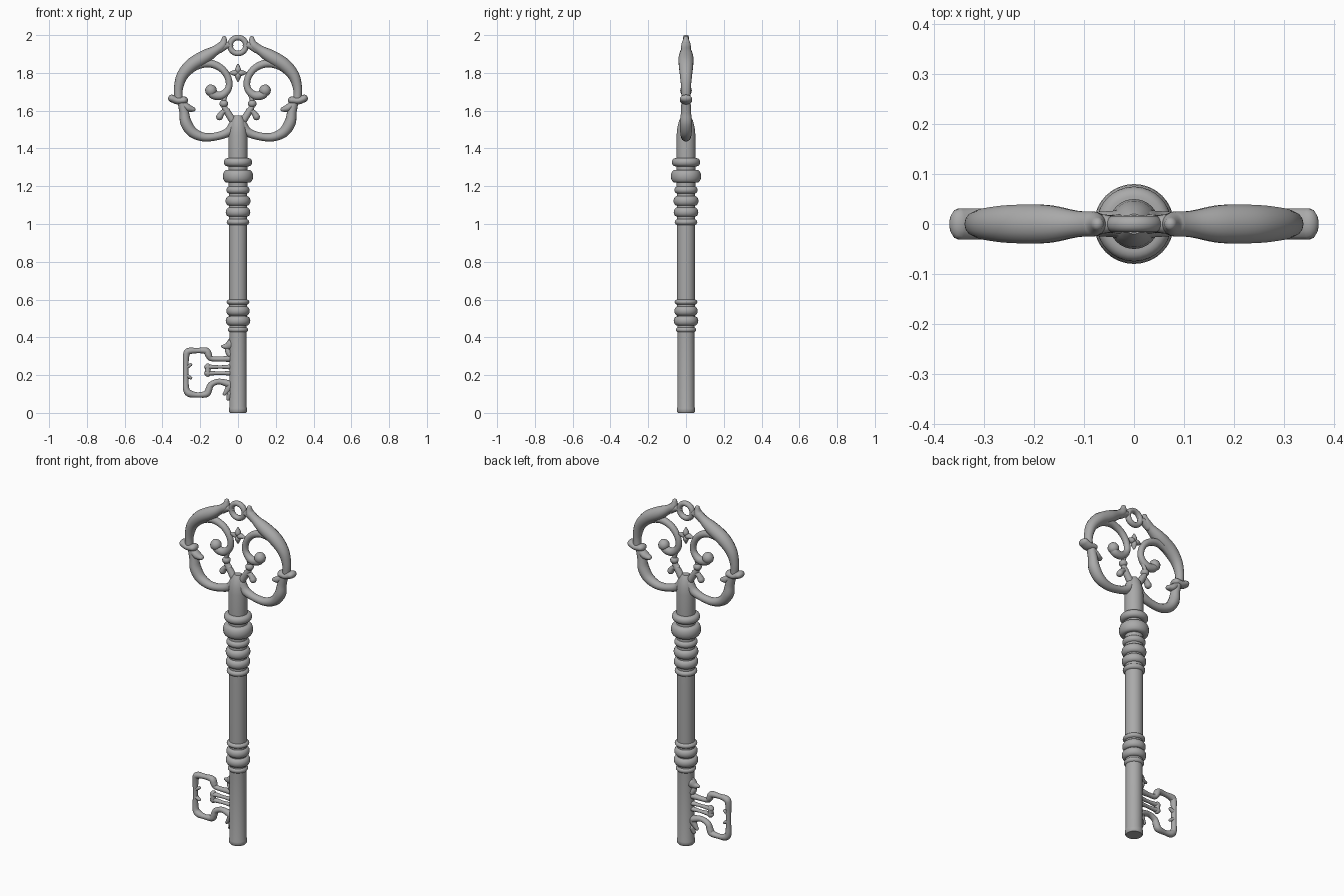
import bpy, bmesh, math
from mathutils import Vector

cube = bpy.data.objects.get("Cube")
if cube:
    bpy.data.objects.remove(cube)

metal = bpy.data.materials.new("grey_metal")
GREY = (0.4, 0.4, 0.4, 1)
metal.use_nodes = True
metal.diffuse_color = GREY
metal.node_tree.nodes["Principled BSDF"].inputs["Base Color"].default_value = GREY


def finish(name, bm):
    bmesh.ops.recalc_face_normals(bm, faces=bm.faces)
    for f in bm.faces:
        f.smooth = True
    me = bpy.data.meshes.new(name)
    bm.to_mesh(me)
    bm.free()
    me.materials.append(metal)
    ob = bpy.data.objects.new(name, me)
    bpy.context.collection.objects.link(ob)
    return ob


def spline(pts, steps, closed=False):
    """Catmull-Rom samples through points of any dimension."""
    n, out = len(pts), []
    for i in range(n if closed else n - 1):
        def get(k):
            return pts[k % n] if closed else pts[max(0, min(n - 1, k))]
        a, b, c, d = (get(i + k) for k in (-1, 0, 1, 2))
        for s in range(steps):
            t = s / steps
            out.append([0.5 * (2 * q + (r - p) * t + (2 * p - 5 * q + 4 * r - u) * t * t
                               + (3 * q - p - 3 * r + u) * t ** 3)
                        for p, q, r, u in zip(a, b, c, d)])
    return out if closed else out + [list(pts[-1])]


def loft(bm, rings, closed=False):
    n = len(rings[0])
    for i in range(len(rings) - (0 if closed else 1)):
        a, b = rings[i], rings[(i + 1) % len(rings)]
        for k in range(n):
            bm.faces.new((a[k], a[(k + 1) % n], b[(k + 1) % n], b[k]))
    if not closed:
        bm.faces.new(rings[0])
        bm.faces.new(rings[-1])


def sweep(name, pts, depth=1.0, side=1, closed=False, steps=6, sides=14):
    """Tapered elliptical tube along (x, z, radius) points, rounded at open ends."""
    path = spline(pts, steps, closed)
    if not closed:
        def cap(end, inner):
            e, i = Vector(end[:2]), Vector(inner[:2])
            d = (e - i).normalized()
            return [[*(e + d * end[2] * math.sin(a)), end[2] * math.cos(a)]
                    for a in (0.5, 0.95, 1.3, 1.5)]
        path = cap(path[0], path[1])[::-1] + path + cap(path[-1], path[-2])
    bm, rings, n = bmesh.new(), [], len(path)
    for i, (x, z, r) in enumerate(path):
        p = path[(i - 1) % n if closed else max(i - 1, 0)]
        q = path[(i + 1) % n if closed else min(i + 1, n - 1)]
        t = Vector((q[0] - p[0], q[1] - p[1])).normalized()
        ring = []
        for k in range(sides):
            a = math.tau * k / sides
            c = r * math.cos(a)
            ring.append(bm.verts.new((side * (x - t.y * c), r * depth * math.sin(a), z + t.x * c)))
        rings.append(ring)
    loft(bm, rings, closed)
    return finish(name, bm)


def ball(name, x, z, rx, ry, rz):
    bm = bmesh.new()
    bmesh.ops.create_uvsphere(bm, u_segments=16, v_segments=10, radius=1)
    for v in bm.verts:
        v.co = (x + v.co.x * rx, v.co.y * ry, z + v.co.z * rz)
    return finish(name, bm)


def lathe(name, profile, sides=32):
    bm, rings = bmesh.new(), []
    for r, z in profile:
        rings.append([bm.verts.new((r * math.cos(math.tau * k / sides),
                                    r * math.sin(math.tau * k / sides), z)) for k in range(sides)])
    loft(bm, rings)
    ob = finish(name, bm)
    bpy.context.view_layer.objects.active = ob
    ob.select_set(True)
    bpy.ops.object.shade_smooth_by_angle(angle=math.radians(40))
    ob.select_set(False)


# Shaft with a slightly flared foot and a tapered neck
lathe("shaft", [(0.043, 0), (0.048, 0.006), (0.048, 0.024), (0.045, 0.034), (0.045, 0.43),
                (0.048, 0.6), (0.048, 1.0), (0.05, 1.35), (0.05, 1.47), (0.046, 1.51),
                (0.036, 1.55), (0.02, 1.575)])

# Turned collars: height, outer radius, half height
for i, (z, r, h) in enumerate([(0.44, 0.054, 0.016), (0.487, 0.065, 0.025), (0.54, 0.062, 0.025),
                               (0.587, 0.06, 0.015), (1.01, 0.06, 0.017), (1.063, 0.065, 0.025),
                               (1.122, 0.066, 0.026), (1.18, 0.062, 0.02), (1.253, 0.08, 0.034),
                               (1.327, 0.075, 0.022)]):
    arc = [(0.04, z - h)]
    for k in range(9):
        a = math.pi * (k / 8 - 0.5)
        arc.append((r - 0.02 + 0.02 * math.cos(a), z + h * math.sin(a)))
    lathe(f"collar_{i + 1}", arc + [(0.04, z + h)])

# Bow, mirrored left and right
for side, tag in ((1, "left"), (-1, "right")):
    sweep(f"bow_upper_arm_{tag}",
          [(0.315, 1.665, 0.022), (0.315, 1.72, 0.024), (0.295, 1.785, 0.030),
           (0.245, 1.842, 0.036), (0.175, 1.885, 0.036), (0.115, 1.922, 0.025),
           (0.08, 1.95, 0.023), (0.073, 1.982, 0.013)], 1.08, side)
    sweep(f"bow_top_link_{tag}",
          [(0.1, 1.925, 0.022), (0.065, 1.945, 0.02), (0.04, 1.945, 0.015)], 1.0, side)
    sweep(f"bow_lower_arm_{tag}",
          [(0.02, 1.53, 0.026), (0.05, 1.488, 0.024), (0.11, 1.465, 0.021), (0.18, 1.46, 0.023),
           (0.24, 1.485, 0.028), (0.275, 1.535, 0.03), (0.285, 1.59, 0.025),
           (0.298, 1.65, 0.023)], 1.1, side)
    sweep(f"side_knob_{tag}",
          [(0.285, 1.655, 0.02), (0.32, 1.653, 0.02), (0.35, 1.665, 0.02)], 1.6, side)
    sweep(f"inner_leaf_{tag}",
          [(0.295, 1.64, 0.018), (0.265, 1.615, 0.02), (0.238, 1.607, 0.013)], 1.3, side)
    sweep(f"bow_scroll_{tag}",
          [(0.26, 1.81, 0.018), (0.21, 1.842, 0.022), (0.15, 1.85, 0.021), (0.09, 1.825, 0.019),
           (0.053, 1.775, 0.018), (0.05, 1.72, 0.018), (0.085, 1.682, 0.022),
           (0.13, 1.685, 0.024), (0.145, 1.715, 0.024)], 1.0, side)
    ball(f"scroll_end_{tag}", side * 0.143, 1.707, 0.031, 0.031, 0.031)
    sweep(f"stem_{tag}",
          [(0.058, 1.70, 0.013), (0.073, 1.66, 0.012), (0.072, 1.62, 0.015),
           (0.055, 1.59, 0.018), (0.02, 1.535, 0.02)], 1.0, side)
    ball(f"stem_bead_{tag}", side * 0.075, 1.637, 0.023, 0.023, 0.02)
    sweep(f"stem_curl_{tag}",
          [(0.055, 1.60, 0.014), (0.08, 1.592, 0.014), (0.098, 1.567, 0.018)], 1.1, side)

# Hanging ring
sweep("hanging_ring", [(0.042 * math.cos(a * math.tau / 12), 1.945 + 0.042 * math.sin(a * math.tau / 12), 0.015)
                       for a in range(12)], 1.1, closed=True, steps=3)

# Small four-petal ornament between the scrolls
for i in range(4):
    a = i * math.pi / 2
    c, s = math.cos(a), math.sin(a)
    sweep(f"petal_{i + 1}", [(0, 1.8, 0.011), (0.018 * c, 1.8 + 0.018 * s, 0.016),
                             (0.042 * c, 1.8 + 0.042 * s, 0.006)], 1.1)

# Key bit on the right: open frame, arms, twin bars and leaf brackets
sweep("bit_frame", [(-0.045, 0.287, 0.017), (-0.1, 0.285, 0.013), (-0.142, 0.288, 0.014),
                    (-0.155, 0.305, 0.018), (-0.168, 0.328, 0.018), (-0.215, 0.33, 0.014),
                    (-0.262, 0.326, 0.018), (-0.274, 0.305, 0.017), (-0.276, 0.25, 0.014),
                    (-0.276, 0.18, 0.014), (-0.274, 0.125, 0.017), (-0.256, 0.102, 0.019),
                    (-0.215, 0.095, 0.014), (-0.168, 0.1, 0.018), (-0.155, 0.122, 0.018),
                    (-0.142, 0.15, 0.016), (-0.1, 0.166, 0.015), (-0.045, 0.152, 0.02)], 1.1)
for label, z in (("upper", 0.243), ("lower", 0.21)):
    sweep(f"bit_bar_{label}", [(-0.165, z, 0.014), (-0.13, z, 0.011), (-0.09, z, 0.009),
                               (-0.04, z, 0.013)], 1.2)
sweep("bit_bar_end", [(-0.16, 0.247, 0.015), (-0.16, 0.206, 0.015)], 1.1)
for label, z in (("upper", 0.255), ("lower", 0.185)):
    sweep(f"bit_nub_{label}", [(-0.275, 0.22 + (z - 0.22) * 0.6, 0.012), (-0.25, z, 0.008)], 1.2)
sweep("bit_bracket_upper", [(-0.04, 0.36, 0.028), (-0.06, 0.352, 0.018), (-0.082, 0.352, 0.008)], 1.0)
sweep("bit_bracket_upper_root", [(-0.04, 0.31, 0.02), (-0.055, 0.335, 0.014), (-0.045, 0.385, 0.008)], 1.0)
sweep("bit_bracket_lower", [(-0.04, 0.145, 0.022), (-0.06, 0.115, 0.014), (-0.072, 0.1, 0.009)], 1.0)
sweep("bit_bracket_foot", [(-0.04, 0.1, 0.02), (-0.052, 0.075, 0.01)], 1.0)
